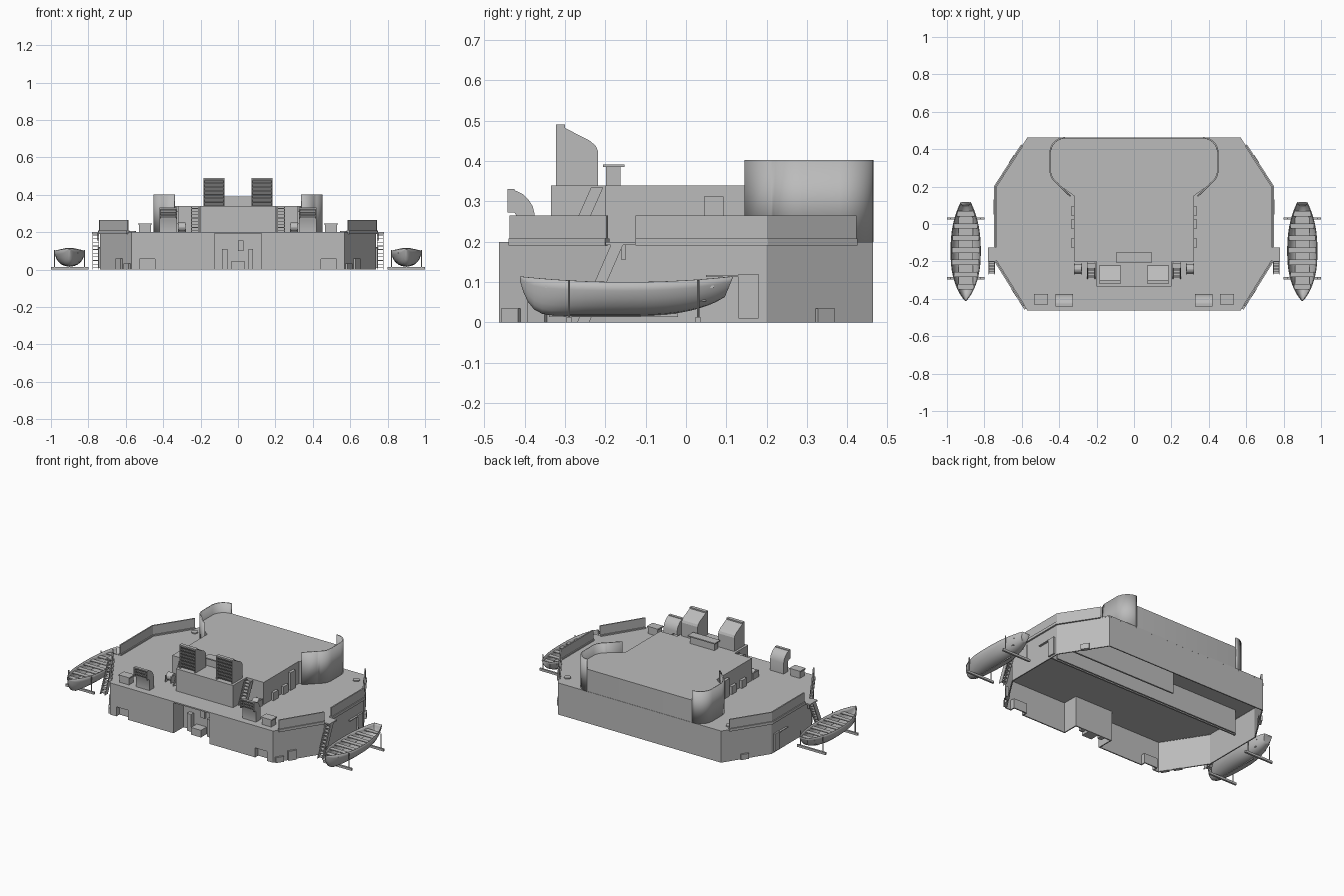
import bpy, bmesh, math
from mathutils import Matrix, Vector

if "Cube" in bpy.data.objects:
    bpy.data.objects.remove(bpy.data.objects["Cube"])

grey = bpy.data.materials.new("ship_grey")
grey.diffuse_color = (0.5, 0.5, 0.5, 1)
grey.use_nodes = True
grey.node_tree.nodes["Principled BSDF"].inputs["Base Color"].default_value = grey.diffuse_color


def finish(name, bm, mirror=False, thick=0, smooth=False):
    bmesh.ops.recalc_face_normals(bm, faces=bm.faces)
    me = bpy.data.meshes.new(name)
    bm.to_mesh(me)
    bm.free()
    ob = bpy.data.objects.new(name, me)
    bpy.context.collection.objects.link(ob)
    me.materials.append(grey)
    if thick:
        m = ob.modifiers.new("thickness", 'SOLIDIFY')
        m.thickness, m.offset, m.use_even_offset = thick, 0, True
    if mirror:
        ob.modifiers.new("mirror", 'MIRROR')
    if smooth:
        bpy.context.view_layer.objects.active = ob
        ob.select_set(True)
        bpy.ops.object.shade_smooth_by_angle(angle=math.radians(35))
        ob.select_set(False)
    return ob


def add_box(bm, x0, x1, y0, y1, z0, z1, rot=None):
    c = Vector(((x0 + x1) / 2, (y0 + y1) / 2, (z0 + z1) / 2))
    m = Matrix.Translation(c) @ (rot or Matrix()) @ Matrix.Diagonal((x1 - x0, y1 - y0, z1 - z0, 1))
    bmesh.ops.create_cube(bm, size=1, matrix=m)


def boxes(name, dims, mirror=True):
    bm = bmesh.new()
    for d in dims:
        add_box(bm, *d)
    return finish(name, bm, mirror)


def add_prism(bm, pts, lo, hi, axis='z'):
    """Extrude an outline along z (pts are x,y) or along x (pts are y,z)."""
    co = (lambda p, h: (p[0], p[1], h)) if axis == 'z' else (lambda p, h: (h, p[0], p[1]))
    a = [bm.verts.new(co(p, lo)) for p in pts]
    b = [bm.verts.new(co(p, hi)) for p in pts]
    bm.faces.new(a)
    bm.faces.new(b)
    for i in range(len(pts)):
        j = (i + 1) % len(pts)
        bm.faces.new((a[i], a[j], b[j], b[i]))


def prism(name, pts, lo, hi, axis='z', mirror=False, smooth=False):
    bm = bmesh.new()
    add_prism(bm, pts, lo, hi, axis)
    return finish(name, bm, mirror, 0, smooth)


def wall(name, pts, z0, z1, thick, closed=False, mirror=False, smooth=False):
    bm = bmesh.new()
    a = [bm.verts.new((x, y, z0)) for x, y in pts]
    b = [bm.verts.new((x, y, z1)) for x, y in pts]
    n = len(pts)
    for i in range(n if closed else n - 1):
        j = (i + 1) % n
        bm.faces.new((a[i], a[j], b[j], b[i]))
    return finish(name, bm, mirror, thick, smooth)


def rod(bm, p, q, r, seg=8):
    p, q = Vector(p), Vector(q)
    d = q - p
    m = Matrix.Translation((p + q) / 2) @ d.to_track_quat('Z', 'Y').to_matrix().to_4x4()
    bmesh.ops.create_cone(bm, cap_ends=True, segments=seg, radius1=r, radius2=r, depth=d.length, matrix=m)


def ladder(name, x0, x1, y0, z0, y1, z1, n):
    """Steep stair with plank sides and flat treads."""
    bm = bmesh.new()
    rails = [(y0 - 0.015, z0), (y0 + 0.015, z0), (y1 + 0.015, z1), (y1 - 0.015, z1)]
    for x in (x0, x1 - 0.004):
        add_prism(bm, rails, x, x + 0.004, 'x')
    for i in range(n):
        t = (i + 0.5) / n
        y, z = y0 + (y1 - y0) * t, z0 + (z1 - z0) * t
        add_box(bm, x0, x1, y - 0.013, y + 0.013, z - 0.002, z + 0.002)
    return finish(name, bm, True)


# Lower hull: open below, eight-sided, with a recess and two low pockets in the front
half = [(0.57, -0.463), (0.738, -0.2), (0.738, 0.2), (0.57, 0.463)]
octagon = half + [(-x, y) for x, y in reversed(half)]
prism("deck", octagon, 0.192, 0.2)
shell = [(x * 0.995, y * 0.992) for x, y in octagon]
F = shell[0][1]


def notch(x0, x1, depth):
    return [(x0, F), (x0, F + depth), (x1, F + depth), (x1, F)]


middle = notch(-0.13, 0.13, 0.1)
wall("hull_wall_upper", shell + middle, 0.06, 0.195, 0.007, closed=True)
wall("hull_wall_lower", shell + notch(-0.53, -0.44, 0.03) + middle + notch(0.44, 0.53, 0.03),
     0, 0.06, 0.007, closed=True)
boxes("pocket_tops", [(0.437, 0.533, F, F + 0.033, 0.058, 0.062)])
boxes("inner_bulkheads", [(-0.72, 0.72, 0.03, 0.04, 0.08, 0.19), (-0.72, 0.72, -0.04, -0.03, 0.14, 0.19),
                          (-0.66, 0.66, 0.1, 0.11, 0.04, 0.19), (-0.1, 0.66, 0.22, 0.23, 0.04, 0.19)], False)
boxes("recess_fittings", [(-0.085, -0.055, -0.39, -0.36, 0, 0.11), (-0.035, 0.035, -0.42, -0.36, 0, 0.045),
                          (0, 0.03, -0.375, -0.36, 0.1, 0.155), (0.055, 0.08, -0.39, -0.36, 0, 0.11)], False)
boxes("hull_side_boxes", [(0.735, 0.748, 0.13, 0.18, 0.01, 0.12), (0.735, 0.75, 0.05, 0.13, 0.113, 0.118)])

# Small lockers on the slanted hull sides
bm = bmesh.new()
for t, s, h in ((0.12, -1, 0.034), (0.37, -1, 0.06), (0.46, 1, 0.034)):
    x, y = 0.57 + 0.168 * t, s * (0.463 - 0.263 * t)
    r = Matrix.Rotation(-s * math.atan2(0.263, 0.168), 4, 'Z')
    add_box(bm, x - 0.025, x + 0.025, y - 0.011, y + 0.011, 0, h, r)
finish("hull_lockers", bm, True)

# Bulwarks with a ledge at deck level
front_run = [(0.588, -0.435), (0.738, -0.195)]
back_run = [(0.738, -0.125), (0.738, 0.2), (0.595, 0.42)]
for tag, run in (("front", front_run), ("rear", back_run)):
    wall(tag + "_bulwark", run, 0.2, 0.265, 0.008, mirror=True)
    wall(tag + "_bulwark_ledge", run, 0.191, 0.208, 0.02, mirror=True)

# Upper house, widening toward the back, with curved screens
side = [(0.32, 0.15), (0.405, 0.212)]
for k in range(7):
    a = math.radians(-60 + 60 * k / 6)
    side.append((0.365 + 0.083 * math.cos(a), 0.288 + 0.083 * math.sin(a)))
for k in range(9):
    a = math.radians(90 * k / 8)
    side.append((0.368 + 0.08 * math.cos(a), 0.381 + 0.08 * math.sin(a)))
plan = [(0.32, -0.2)] + side
prism("upper_house", plan + [(-x, y) for x, y in reversed(plan)], 0.2, 0.34, smooth=True)
wall("curved_screen", [(0.34, 0.148)] + side[1:], 0.2, 0.402, 0.008, mirror=True, smooth=True)
boxes("front_block", [(-0.2, 0.2, -0.335, -0.19, 0.2, 0.34)], False)
boxes("roof_box", [(-0.085, 0.085, -0.198, -0.162, 0.34, 0.385),
                   (-0.095, 0.095, -0.206, -0.152, 0.385, 0.392)], False)
boxes("house_side_boxes", [(0.32, 0.337, -0.125, -0.077, 0.2, 0.25), (0.32, 0.337, -0.025, 0.023, 0.2, 0.25),
                           (0.32, 0.337, 0.045, 0.093, 0.2, 0.312)])

# Louvred roof ventilators
prism("roof_vent", [(-0.3, 0.34), (-0.218, 0.34), (-0.218, 0.425), (-0.224, 0.438), (-0.238, 0.45),
                    (-0.3, 0.482)], 0.072, 0.185, 'x', True)
bm = bmesh.new()
tilt = Matrix.Rotation(math.radians(38), 4, 'X')
for x in (0.072, 0.179):
    add_box(bm, x, x + 0.006, -0.322, -0.3, 0.34, 0.488)
add_box(bm, 0.072, 0.185, -0.322, -0.3, 0.482, 0.49)
for i in range(7):
    z = 0.352 + i * 0.02
    add_box(bm, 0.078, 0.179, -0.313, -0.309, z - 0.011, z + 0.011, tilt)
finish("roof_vent_louvres", bm, True)

# Cowl ventilators on the front deck
cowl = [(-0.375, 0.2), (-0.375, 0.268), (-0.38, 0.288), (-0.39, 0.304), (-0.404, 0.318), (-0.42, 0.326),
        (-0.425, 0.327), (-0.425, 0.272), (-0.42, 0.264), (-0.42, 0.2)]
prism("cowl_vent", cowl, 0.325, 0.42, 'x', True, True)
bm = bmesh.new()
for x in (0.325, 0.414):
    add_box(bm, x, x + 0.006, -0.442, -0.425, 0.272, 0.33)
add_box(bm, 0.325, 0.42, -0.442, -0.425, 0.325, 0.331)
for i in range(3):
    z = 0.284 + i * 0.017
    add_box(bm, 0.331, 0.414, -0.435, -0.431, z - 0.009, z + 0.009, tilt)
finish("cowl_louvres", bm, True)

# Deck fittings
boxes("deck_lockers", [(0.465, 0.53, -0.425, -0.38, 0.2, 0.24), (0.46, 0.535, -0.43, -0.375, 0.24, 0.248)])
bm = bmesh.new()
rod(bm, (0.565, 0.375, 0.2), (0.565, 0.375, 0.206), 0.02, 16)
rod(bm, (0.28, -0.24, 0.228), (0.32, -0.24, 0.228), 0.024, 16)
add_box(bm, 0.278, 0.284, -0.27, -0.21, 0.2, 0.24)
add_box(bm, 0.316, 0.322, -0.27, -0.21, 0.2, 0.24)
finish("winch_and_hatch", bm, True)

# Ladders and side platforms
ladder("house_ladder", 0.207, 0.25, -0.28, 0.2, -0.22, 0.335, 8)
ladder("side_ladder", 0.742, 0.778, -0.255, 0, -0.17, 0.195, 10)
boxes("side_platform", [(0.73, 0.78, -0.2, -0.125, 0.192, 0.2), (0.745, 0.755, -0.16, -0.15, 0.155, 0.192)])

# Boats: pointed bow, raked narrow stern
N, M, Y0, LEN = 24, 12, -0.41, 0.525


def breadth(u):
    return 0.078 * (max(0.0, 1 - abs(u) ** 2.4) ** 0.85 if u < 0 else 1 - 0.68 * u ** 2.4) + 0.001


bm = bmesh.new()
rows = []
for i in range(N + 1):
    t = 0.5 - 0.5 * math.cos(math.pi * i / N)
    u = 2 * t - 1
    top = 0.1 + 0.014 * u * u
    keel = 0.018 + (0.088 * abs(u) ** 12 if u < 0 else 0.047 * u ** 2.6)
    rows.append([bm.verts.new((0.9 + breadth(u) * math.copysign(abs(math.sin(a)) ** 0.9, a),
                               Y0 + LEN * t - (0.02 * max(u, 0) ** 4 * math.cos(a)),
                               top - (top - keel) * math.cos(a)))
                 for a in [-math.pi / 2 + math.pi * j / M for j in range(M + 1)]])
for r, s in zip(rows, rows[1:]):
    for j in range(M):
        bm.faces.new((r[j], r[j + 1], s[j + 1], s[j]))
bm.faces.new(rows[-1])
finish("boat_hull", bm, True, 0.004, True)

# Boat thwarts, floor boards and keel
bm = bmesh.new()
for k in range(7):
    y = -0.335 + k * 0.065
    w = breadth((y - Y0) / LEN * 2 - 1) * 0.93
    add_box(bm, 0.9 - w, 0.9 + w, y - 0.014, y + 0.014, 0.086, 0.091)
add_box(bm, 0.862, 0.938, -0.33, 0.05, 0.052, 0.056)
add_box(bm, 0.897, 0.903, -0.34, -0.02, 0.014, 0.022)
finish("boat_seats", bm, True)

# Boat cradles
bm = bmesh.new()
for y in (-0.29, 0.03):
    add_box(bm, 0.8, 1.0, y - 0.006, y + 0.006, 0, 0.014)
    for x in (0.82, 0.98):
        rod(bm, (x, y, 0.01), (x, y, 0.105), 0.003, 6)
finish("boat_cradles", bm, True)
